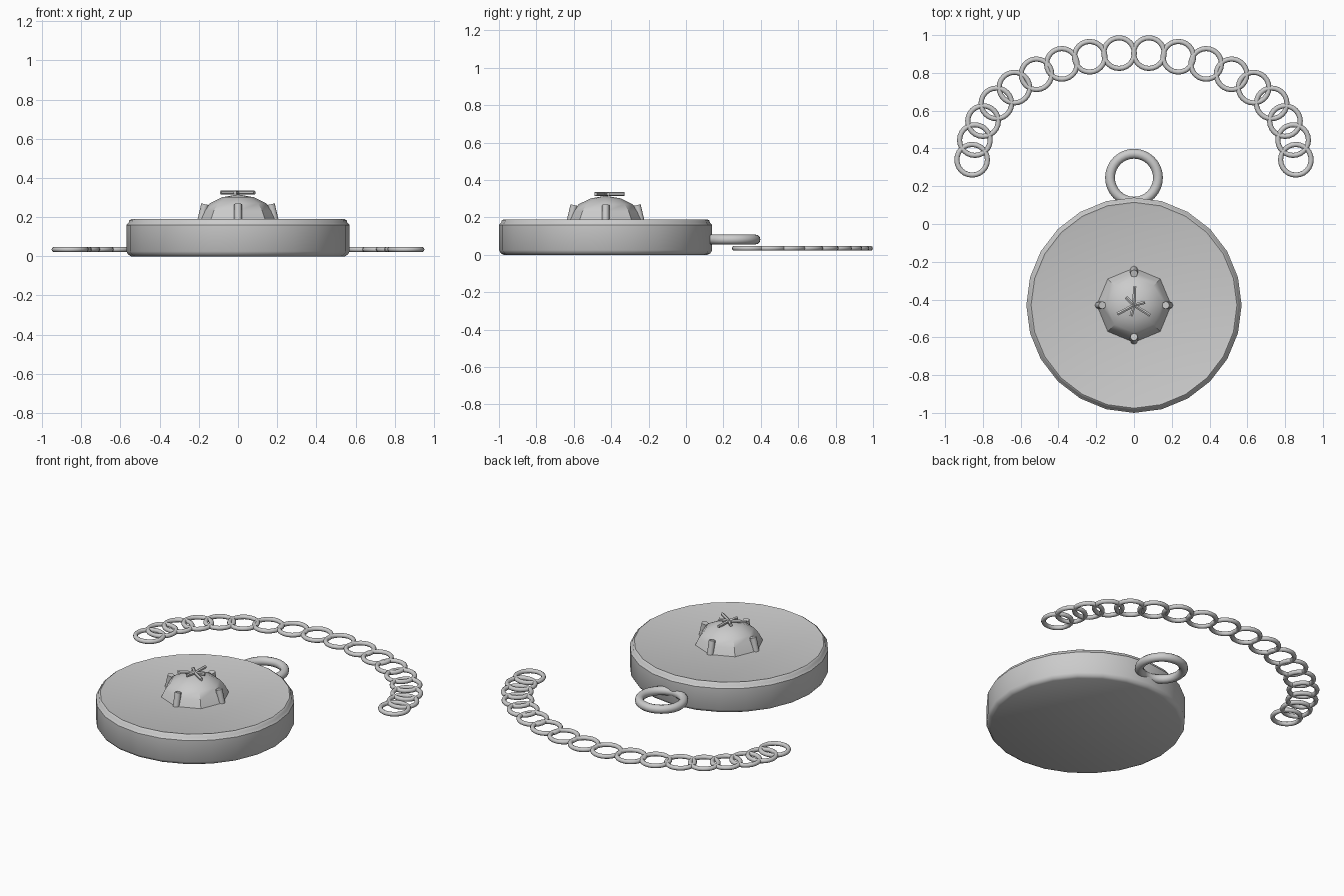
import bpy
from math import pi, sin, cos, radians
from mathutils import Vector

cube = bpy.data.objects.get("Cube")
if cube:
    bpy.data.objects.remove(cube, do_unlink=True)

CENTER_Y = -0.43

# Single metal colour
metal = bpy.data.materials.new("silver_grey")
metal.use_nodes = True
GREY = (0.6, 0.6, 0.6, 1)
metal.diffuse_color = GREY
metal.node_tree.nodes["Principled BSDF"].inputs["Base Color"].default_value = GREY


def finish(obj, name, angle=35):
    obj.name = name
    obj.data.materials.append(metal)
    bpy.ops.object.select_all(action='DESELECT')
    obj.select_set(True)
    bpy.context.view_layer.objects.active = obj
    bpy.ops.object.shade_smooth_by_angle(angle=radians(angle))
    return obj


def lathe(name, profile, sides, angle):
    """Closed solid turned about the vertical axis from (radius, z) pairs."""
    verts = [(r * cos(2 * pi * i / sides), r * sin(2 * pi * i / sides), z)
             for r, z in profile for i in range(sides)]
    faces = [tuple(reversed(range(sides)))]
    for k in range(len(profile) - 1):
        for i in range(sides):
            a, b = k * sides + i, k * sides + (i + 1) % sides
            faces.append((a, b, b + sides, a + sides))
    faces.append(tuple(range(len(verts) - sides, len(verts))))
    mesh = bpy.data.meshes.new(name)
    mesh.from_pydata(verts, [], faces)
    obj = bpy.data.objects.new(name, mesh)
    bpy.context.collection.objects.link(obj)
    obj.location.y = CENTER_Y
    return finish(obj, name, angle)


def ring(name, x, y, z, major, minor, segments, sides):
    bpy.ops.mesh.primitive_torus_add(
        location=(x, y, z), major_radius=major, minor_radius=minor,
        major_segments=segments, minor_segments=sides)
    return finish(bpy.context.object, name, 60)


def rod(name, start, end, radius, sides=8):
    a, b = Vector(start), Vector(end)
    bpy.ops.mesh.primitive_cylinder_add(
        vertices=sides, radius=radius, depth=(b - a).length, location=(a + b) / 2)
    obj = bpy.context.object
    obj.rotation_euler = (b - a).to_track_quat('Z', 'Y').to_euler()
    return finish(obj, name, 50)


# Locket body with softened edges and a raised lip
lathe("locket_body", [(0.545, 0), (0.56, 0.008), (0.57, 0.025), (0.57, 0.16),
                      (0.558, 0.172), (0.555, 0.183), (0.545, 0.19),
                      (0.535, 0.187)], 24, 40)

# Domed stone
lathe("stone", [(0.2, 0.18), (0.175, 0.232), (0.145, 0.27),
                (0.08, 0.302), (0.004, 0.315)], 8, 35)

# Prongs holding the stone
for i in range(4):
    c, s = cos(i * pi / 2), sin(i * pi / 2)
    rod("prong", (0.188 * c, CENTER_Y + 0.188 * s, 0.18),
        (0.168 * c, CENTER_Y + 0.168 * s, 0.266), 0.02)

# Star of thin rods on top of the stone
for i in range(3):
    for label, turn, length in (("long", 88, 0.1), ("short", 135, 0.06)):
        t = radians(turn + 120 * i)
        rod("star_" + label + "_rod", (0, CENTER_Y, 0.325),
            (length * cos(t), CENTER_Y + length * sin(t), 0.325), 0.01, 6)

# Hanging loop
ring("hanging_loop", 0, 0.245, 0.082, 0.127, 0.026, 32, 12)

# Chain of flat links laid out along a half ellipse
LINKS = 18
for i in range(LINKS):
    t = pi * i / (LINKS - 1)
    ring("chain_link", 0.857 * cos(t), 0.34 + 0.567 * sin(t), 0.035,
         0.081, 0.0135, 24, 10)
